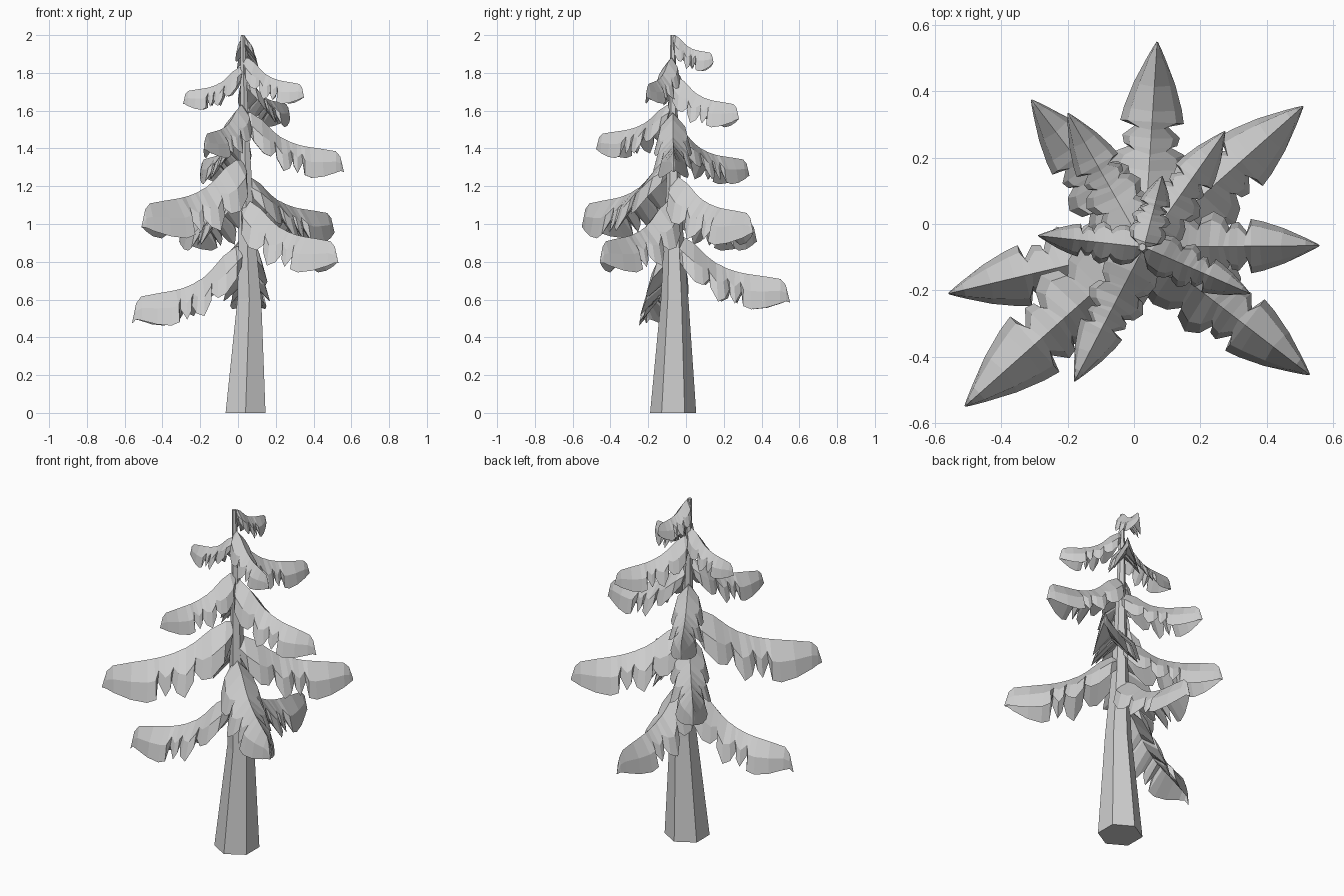
import bpy
import bmesh
from math import sin, cos, pi
from mathutils import Vector

cube = bpy.data.objects.get("Cube")
if cube:
    bpy.data.objects.remove(cube, do_unlink=True)

# One plain grey for the whole tree
grey = bpy.data.materials.new("plain_grey")
grey.use_nodes = True
colour = (0.62, 0.62, 0.62, 1)
grey.diffuse_color = colour
grey.node_tree.nodes["Principled BSDF"].inputs["Base Color"].default_value = colour


def loft(name, rings):
    """Skin a closed solid through rings of equal point count, flat shaded."""
    bm = bmesh.new()
    loops = [[bm.verts.new(point) for point in ring] for ring in rings]
    for lower, upper in zip(loops, loops[1:]):
        count = len(lower)
        for i in range(count):
            j = (i + 1) % count
            bm.faces.new((lower[i], lower[j], upper[j], upper[i]))
    bm.faces.new(reversed(loops[0]))
    bm.faces.new(loops[-1])
    bmesh.ops.recalc_face_normals(bm, faces=bm.faces)
    mesh = bpy.data.meshes.new(name)
    bm.to_mesh(mesh)
    bm.free()
    mesh.materials.append(grey)
    obj = bpy.data.objects.new(name, mesh)
    bpy.context.collection.objects.link(obj)
    return obj


# Hexagonal trunk, slightly bent: height, radius, centre x, centre y
TRUNK = [(0, .122, .04, -.068), (.6, .073, .06, -.06), (1, .047, .045, -.065),
         (1.5, .027, .035, -.068), (2, .012, .025, -.07)]


def hexagon(height, radius, x, y):
    angles = [pi / 2 + i * pi / 3 for i in range(6)]
    return [(x + radius * cos(a), y + radius * sin(a), height) for a in angles]


loft("trunk", [hexagon(*level) for level in TRUNK])

# Bough outline: ridge position, share of the drop, edge position,
# half width, edge depth (narrow rows are the notches between lobes)
BOUGH = [
    (.01, 0, .04, .08, .18),
    (.07, 0, .1, .16, .28),
    (.18, .12, .2, .19, .33),
    (.25, .24, .27, .17, .29),
    (.29, .31, .32, .12, .2),
    (.31, .34, .33, .165, .25),
    (.37, .42, .4, .2, .33),
    (.42, .46, .46, .165, .28),
    (.45, .49, .49, .1, .19),
    (.48, .51, .5, .13, .23),
    (.53, .54, .54, .14, .28),
    (.57, .56, .59, .08, .17),
    (.61, .575, .61, .155, .28),
    (.66, .59, .68, .14, .3),
    (.78, .62, .8, .1, .27),
    (.92, .66, .92, .045, .21),
    (.965, .75, .97, .02, .14),
    (1, 1, 1, .003, .01),
]


def build_bough(name, tip_x, tip_y, root_z, tip_z):
    """Drooping folded bough with lobed edges and a spear-shaped end."""
    root = Vector((.03, -.07, root_z))
    out = Vector((tip_x, tip_y, root_z)) - root
    reach = out.length
    out.normalize()
    side = Vector((-out.y, out.x, 0))
    drop = root_z - tip_z
    breadth = max(reach, .3)             # the shortest bough stays plump
    thickness = .8 * breadth + .12

    rings = []
    for ridge_at, fall, edge_at, width, depth in BOUGH:
        def point(along, across, down):
            spot = root + out * along * reach + side * across * breadth
            spot.z -= fall * drop + down * thickness
            return spot

        middle = (ridge_at + edge_at) / 2
        rings.append([
            point(ridge_at, 0, 0),
            point(middle, width * .76, depth * .48),
            point(edge_at, width, depth),
            point(middle, 0, min(.11, depth * .6)),
            point(edge_at, -width, depth),
            point(middle, -width * .76, depth * .48),
        ])
    loft(name, rings)


# Boughs from the bottom up: tip x, tip y, root height, tip height
BOUGHS = [
    (-.56, -.21, .88, .48),
    (.07, .55, .94, .59),
    (.53, -.455, 1.12, .8),
    (-.31, .375, 1.2, .91),
    (.51, .355, 1.25, .96),
    (-.51, -.55, 1.34, .99),
    (-.2, .335, 1.5, 1.26),
    (.56, -.065, 1.59, 1.28),
    (-.18, -.475, 1.63, 1.4),
    (.275, .28, 1.78, 1.56),
    (-.29, -.035, 1.83, 1.64),
    (.35, -.21, 1.88, 1.67),
    (.085, .145, 1.998, 1.86),
]
for number, bough in enumerate(BOUGHS, 1):
    build_bough(f"bough_{number}", *bough)
